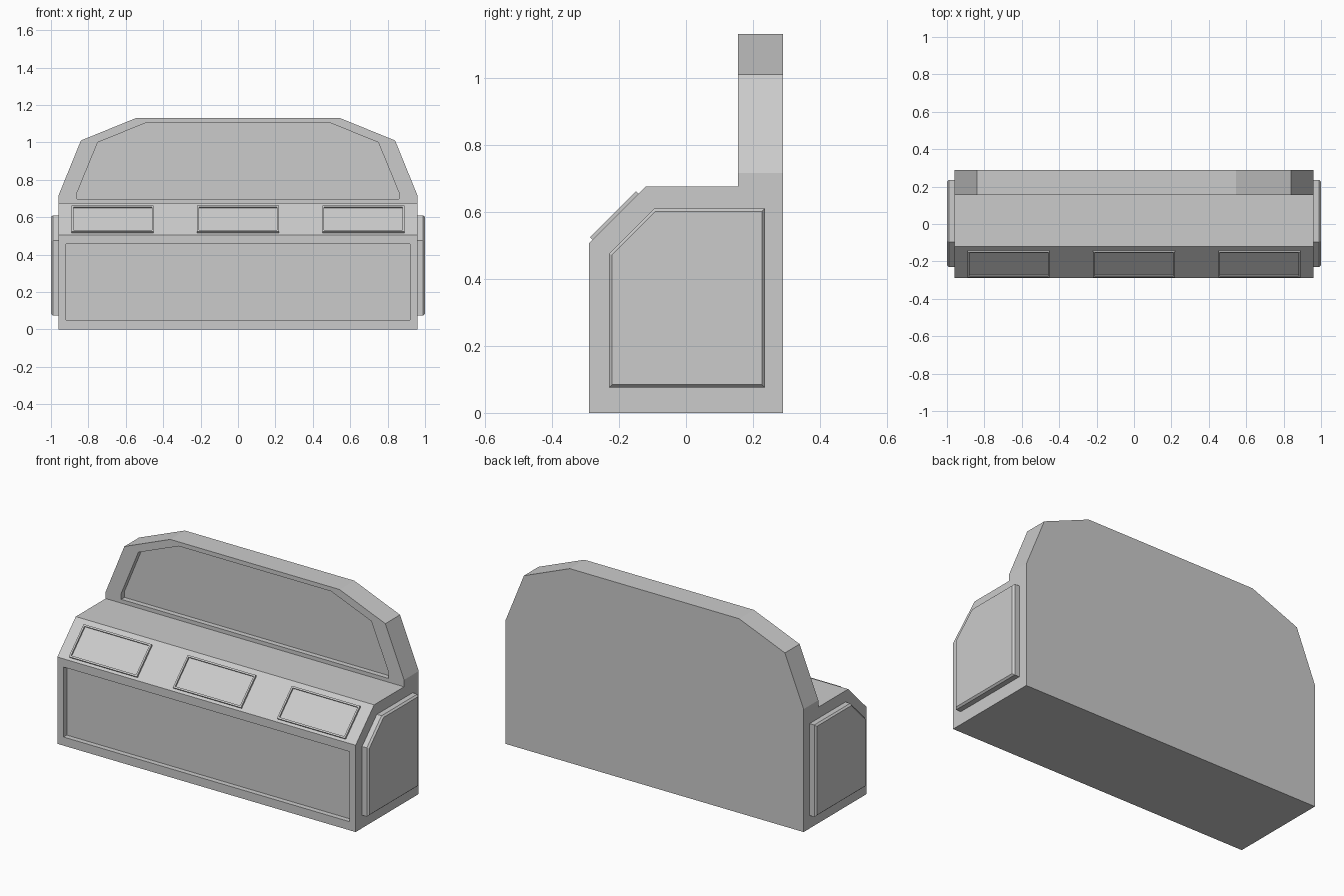
import bpy, bmesh
from mathutils import Vector

if "Cube" in bpy.data.objects:
    bpy.data.objects.remove(bpy.data.objects["Cube"])


def loft(name, rings):
    """Join equal-sized point rings with quads and cap both ends."""
    bm = bmesh.new()
    loops = [[bm.verts.new(p) for p in ring] for ring in rings]
    n = len(loops[0])
    for a, b in zip(loops, loops[1:]):
        for i in range(n):
            j = (i + 1) % n
            bm.faces.new((a[i], a[j], b[j], b[i]))
    bm.faces.new(loops[0])
    bm.faces.new(loops[-1])
    bmesh.ops.recalc_face_normals(bm, faces=bm.faces)
    mesh = bpy.data.meshes.new(name)
    bm.to_mesh(mesh)
    bm.free()
    obj = bpy.data.objects.new(name, mesh)
    bpy.context.collection.objects.link(obj)
    return obj


def outline(half, y):
    """Mirror a right-hand x,z outline and place it at depth y."""
    pts = half + [(-x, z) for x, z in reversed(half)]
    return [(x, y, z) for x, z in pts]


# Lower cabinet with sloped front edge and recessed front panel
lower = [(0.96, 0), (0.96, 0.675)]
front = [(0.96, 0), (0.96, 0.505)]
recess = [(0.92, 0.05), (0.92, 0.457)]
cabinet = loft("cabinet", [outline(lower, 0.29), outline(lower, -0.12),
                           outline(front, -0.29), outline(recess, -0.29),
                           outline(recess, -0.26)])

# Tall faceted backboard with recessed panel
board = [(0.96, 0), (0.96, 0.715), (0.84, 1.01), (0.545, 1.13)]
inner = [(0.86, 0.697), (0.86, 0.732), (0.75, 1.0), (0.49, 1.105)]
backboard = loft("backboard", [outline(board, 0.29), outline(board, 0.155),
                               outline(inner, 0.155), outline(inner, 0.185)])

# Merge both into one shell and clean up flat seams
union = cabinet.modifiers.new("union", 'BOOLEAN')
union.operation = 'UNION'
union.solver = 'EXACT'
union.object = backboard
bpy.context.view_layer.objects.active = cabinet
bpy.ops.object.modifier_apply(modifier=union.name)
bpy.data.objects.remove(backboard)
bm = bmesh.new()
bm.from_mesh(cabinet.data)
bmesh.ops.remove_doubles(bm, verts=bm.verts, dist=1e-4)
bmesh.ops.dissolve_limit(bm, angle_limit=0.01, verts=bm.verts, edges=bm.edges)
bm.to_mesh(cabinet.data)
bm.free()

# Raised side panels with a small bevelled rim
side = [(-0.23, 0.075), (0.235, 0.075), (0.235, 0.61), (-0.095, 0.61), (-0.23, 0.475)]
rim = [(-0.221, 0.084), (0.226, 0.084), (0.226, 0.601), (-0.091, 0.601), (-0.221, 0.471)]
panel = loft("side_panels", [[(x, y, z) for y, z in ring]
                             for x, ring in ((0.96, side), (0.99, side), (1.0, rim))])
panel.modifiers.new("mirror", 'MIRROR')

# Three framed panels on the slope
across = Vector((0, 1, 1)).normalized()
normal = Vector((0, -1, 1)).normalized()


def slope_ring(cx, hw, hl, h):
    centre = Vector((cx, -0.21, 0.585)) + normal * h
    return [centre + Vector((sx * hw, 0, 0)) + across * sy * hl
            for sx, sy in ((-1, -1), (1, -1), (1, 1), (-1, 1))]


for i, cx in enumerate((-0.67, 0, 0.67)):
    loft(f"slope_panel_{i + 1}", [slope_ring(cx, 0.219, 0.097, 0),
                                  slope_ring(cx, 0.219, 0.097, 0.011),
                                  slope_ring(cx, 0.209, 0.087, 0.011),
                                  slope_ring(cx, 0.209, 0.087, 0.002)])
